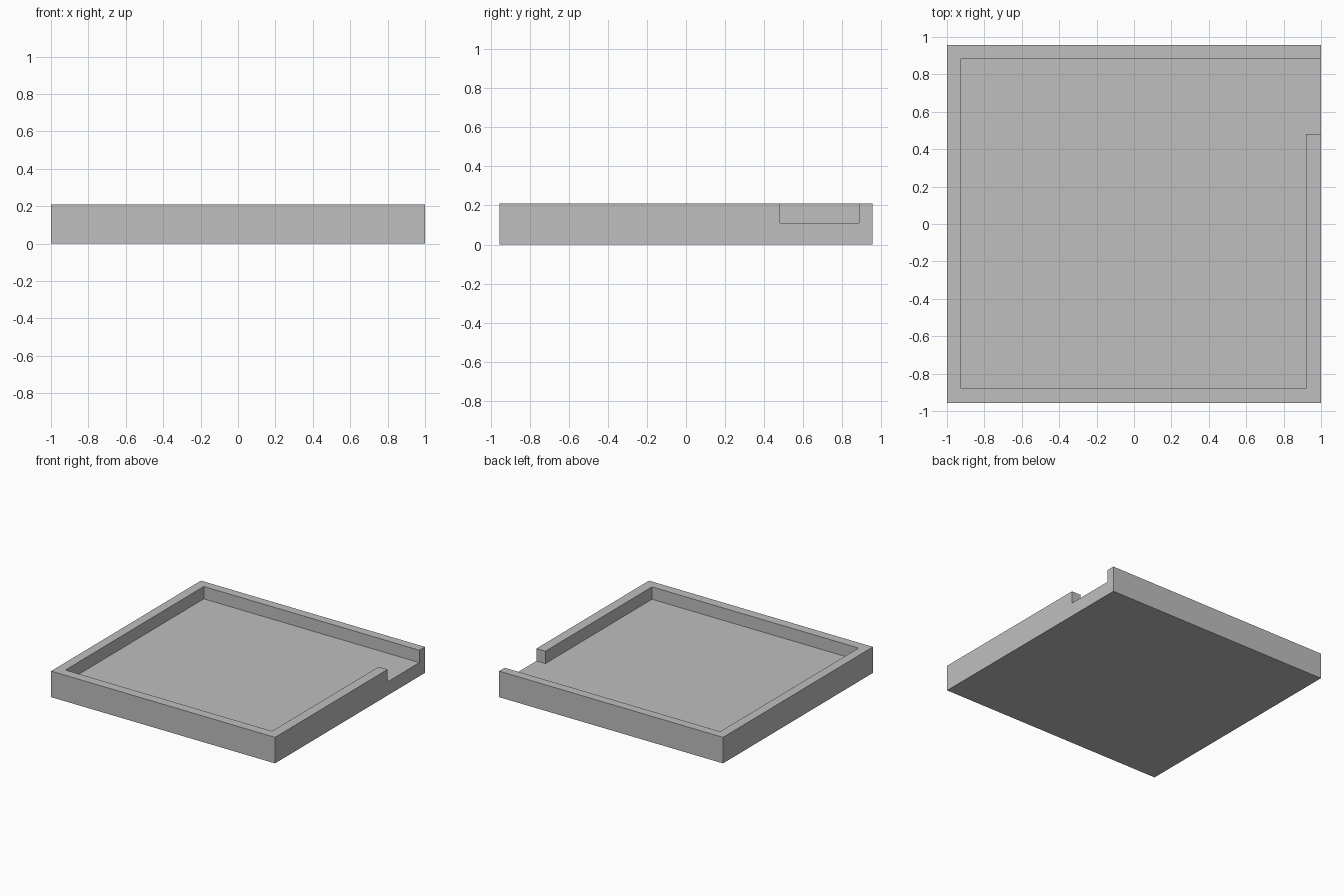
import bpy
import bmesh

cube = bpy.data.objects.get("Cube")
if cube:
    bpy.data.objects.remove(cube, do_unlink=True)

# Single plain grey
grey = bpy.data.materials.new("plain_grey")
grey.use_nodes = True
colour = (0.52, 0.52, 0.52, 1)
grey.diffuse_color = colour
grey.node_tree.nodes["Principled BSDF"].inputs["Base Color"].default_value = colour


def extrude_outline(name, outline, bottom, top):
    """Extrude a flat outline upwards into a closed solid."""
    bm = bmesh.new()
    face = bm.faces.new([bm.verts.new((x, y, bottom)) for x, y in outline])
    result = bmesh.ops.extrude_face_region(bm, geom=[face], use_keep_orig=True)
    moved = [v for v in result["geom"] if isinstance(v, bmesh.types.BMVert)]
    bmesh.ops.translate(bm, vec=(0, 0, top - bottom), verts=moved)
    bmesh.ops.recalc_face_normals(bm, faces=bm.faces[:])
    mesh = bpy.data.meshes.new(name)
    bm.to_mesh(mesh)
    bm.free()
    mesh.materials.append(grey)
    obj = bpy.data.objects.new(name, mesh)
    bpy.context.collection.objects.link(obj)
    return obj


W, D = 1.0, 0.956            # half width and half depth
FLOOR, RIM = 0.11, 0.21      # floor and wall heights
LEFT, RIGHT = 0.92, -0.925   # inner wall faces
FRONT, BACK = -0.88, 0.885
GAP = 0.48                   # where the left wall stops, leaving a doorway

# Floor slab
extrude_outline("floor_slab", [(-W, -D), (W, -D), (W, D), (-W, D)], 0, FLOOR)

# Perimeter wall, open at the back of the left side
extrude_outline("perimeter_wall", [
    (W, GAP), (W, -D), (-W, -D), (-W, D), (W, D), (W, BACK),
    (RIGHT, BACK), (RIGHT, FRONT), (LEFT, FRONT), (LEFT, GAP),
], FLOOR, RIM)
